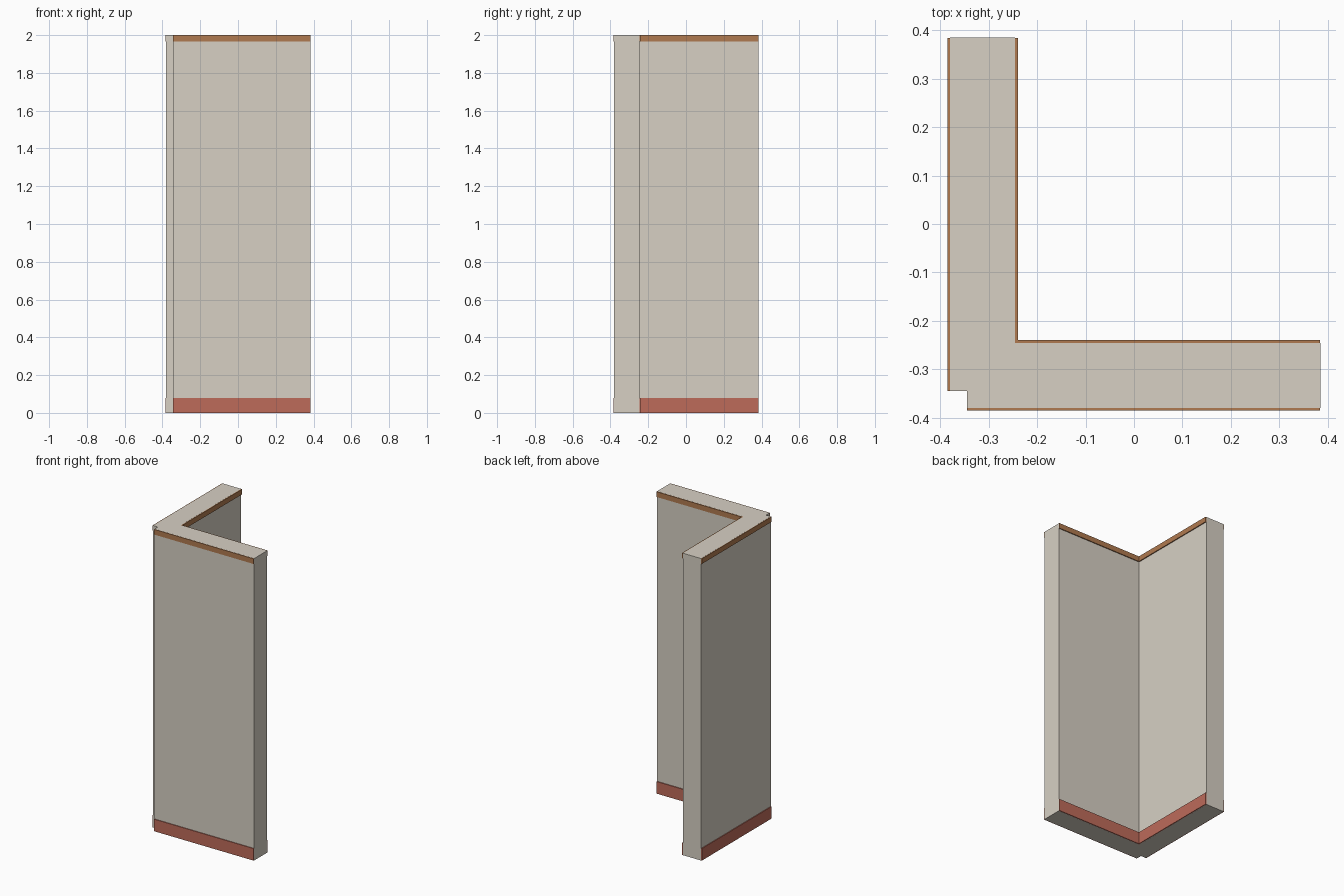
import bpy, bmesh

if "Cube" in bpy.data.objects:
    bpy.data.objects.remove(bpy.data.objects["Cube"])

END = 0.385      # free ends of both legs
NOTCH = -0.345   # inner lines of the small outer-corner rebate


def l_prism(name, outer, inner, end, notch, z0, z1, color):
    """Extruded L-shaped plan with a square notch cut from its outer corner."""
    plan = [(notch, outer), (end, outer), (end, inner), (inner, inner),
            (inner, end), (outer, end), (outer, notch), (notch, notch)]
    bm = bmesh.new()
    face = bm.faces.new([bm.verts.new((x, y, z0)) for x, y in plan])
    ext = bmesh.ops.extrude_face_region(bm, geom=[face], use_keep_orig=True)
    top = [v for v in ext["geom"] if isinstance(v, bmesh.types.BMVert)]
    bmesh.ops.translate(bm, verts=top, vec=(0, 0, z1 - z0))
    bmesh.ops.recalc_face_normals(bm, faces=bm.faces)
    mesh = bpy.data.meshes.new(name)
    bm.to_mesh(mesh)
    bm.free()
    mat = bpy.data.materials.new(name + "_paint")
    mat.diffuse_color = color
    mat.use_nodes = True
    mat.node_tree.nodes["Principled BSDF"].inputs["Base Color"].default_value = mat.diffuse_color
    mesh.materials.append(mat)
    obj = bpy.data.objects.new(name, mesh)
    bpy.context.collection.objects.link(obj)
    return obj


# Tiny gap keeps the trim caps just behind the wall caps
GAP = 0.0004

# Plaster wall corner
l_prism("corner_wall", -0.380, -0.246, END, NOTCH, 0, 2.0, (0.68, 0.63, 0.55, 1))

# Skirting and top trim, standing slightly proud of the wall faces
for name, z0, z1, color in (
        ("skirting", GAP, 0.08, (0.51, 0.147, 0.102, 1)),
        ("top_trim", 1.965, 2.0 - GAP, (0.434, 0.195, 0.08, 1))):
    l_prism(name, -0.385, -0.240, END - GAP, NOTCH + GAP, z0, z1, color)
